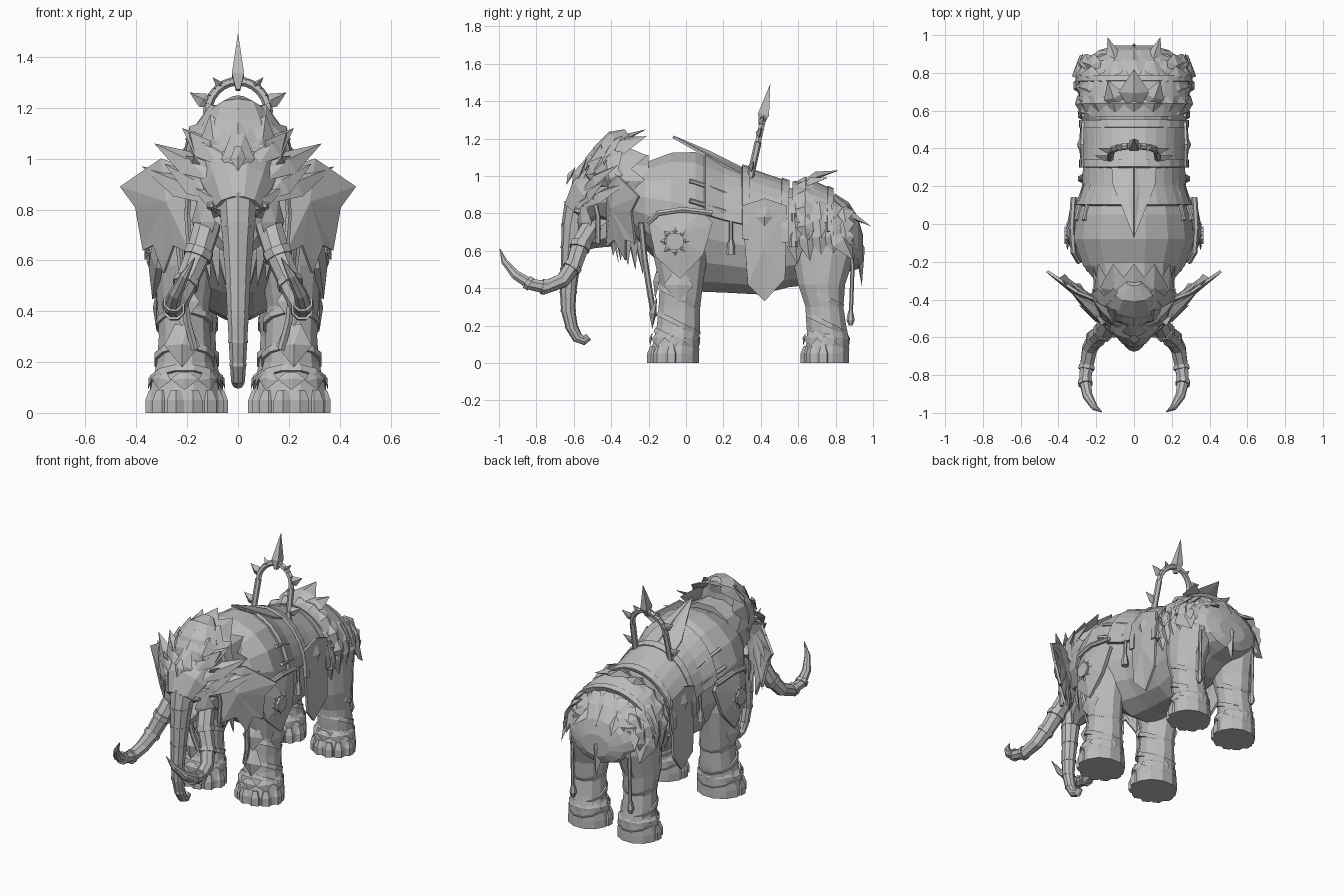
import bpy, bmesh
from math import sin, cos, pi, radians
from mathutils import Vector as V

if "Cube" in bpy.data.objects:
    bpy.data.objects.remove(bpy.data.objects["Cube"])

stone = bpy.data.materials.new("stone_grey")
stone.use_nodes = True
stone.diffuse_color = (.5, .5, .5, 1)
stone.node_tree.nodes["Principled BSDF"].inputs["Base Color"].default_value = stone.diffuse_color


def build(name, verts, faces, mirror=False, thick=0):
    mesh = bpy.data.meshes.new(name)
    mesh.from_pydata(verts, [], faces)
    bm = bmesh.new()
    bm.from_mesh(mesh)
    bmesh.ops.recalc_face_normals(bm, faces=bm.faces)
    bm.to_mesh(mesh)
    bm.free()
    mesh.materials.append(stone)
    obj = bpy.data.objects.new(name, mesh)
    bpy.context.collection.objects.link(obj)
    if thick:
        solid = obj.modifiers.new("thickness", 'SOLIDIFY')
        solid.thickness, solid.offset = thick, 0
    if mirror:
        obj.modifiers.new("mirror", 'MIRROR').use_clip = False
    return obj


def sweep(name, rows, sides=10, mirror=False, axis=None, side=V((1, 0, 0))):
    """Rings of (x, y, z, width radius, depth radius) joined along a path."""
    verts, faces = [], []
    for i, (x, y, z, rw, rd) in enumerate(rows):
        nxt, prv = rows[min(i + 1, len(rows) - 1)], rows[max(i - 1, 0)]
        t = axis or (V(nxt[:3]) - V(prv[:3])).normalized()
        u = (side - t * side.dot(t)).normalized()
        w = t.cross(u)
        for k in range(sides):
            a = 2 * pi * (k + .5) / sides
            verts.append(V((x, y, z)) + u * rw * cos(a) + w * rd * sin(a))
    for i in range(len(rows) - 1):
        for k in range(sides):
            a, b = i * sides + k, i * sides + (k + 1) % sides
            faces.append((a, b, b + sides, a + sides))
    faces += [tuple(range(sides)), tuple(range(len(verts) - sides, len(verts)))]
    return build(name, verts, faces, mirror)


def rod(name, points, radius, mirror=True, side=V((1, 0, 0))):
    return sweep(name, [(*p, radius, radius) for p in points], 6, mirror, None, side)


def leaf(name, base, tip, width, normal, bulge=.02, mirror=True, wide=.4):
    """Pointed ridged blade."""
    base, tip, normal = V(base), V(tip), V(normal)
    across = (tip - base).cross(normal).normalized() * width
    up = across.cross(tip - base).normalized() * bulge
    if up.dot(normal) < 0:
        up = -up
    mid = base.lerp(tip, wide)
    verts = [base - across * .4, base + across * .4, mid + across, tip, mid - across, mid + up, mid - up * .3]
    ring = range(5)
    faces = [(k, (k + 1) % 5, 5) for k in ring] + [((k + 1) % 5, k, 6) for k in ring]
    return build(name, verts, faces, mirror)


def plate(name, outline, centre, thick=.015, mirror=True):
    n = len(outline)
    return build(name, outline + [centre], [(k, (k + 1) % n, n) for k in range(n)], mirror, thick)


# Body: rows of y, centre height, half width, half height
BODY = [(-.3, .86, .21, .18), (-.22, .84, .275, .235), (-.08, .8, .325, .33), (.05, .755, .31, .38),
        (.2, .715, .26, .345), (.4, .675, .25, .315), (.55, .67, .255, .27), (.68, .68, .27, .265),
        (.8, .68, .27, .21), (.87, .665, .25, .18), (.92, .64, .19, .14), (.945, .62, .1, .07)]
sweep("body", [(0, y, z, rx, rz) for y, z, rx, rz in BODY], 16, axis=V((0, 1, 0)))


def skin(y, angle, off=0):
    """Point over the body skin; angle in degrees from the spine."""
    for a, b in zip(BODY, BODY[1:]):
        if y <= b[0]:
            break
    t = (y - a[0]) / (b[0] - a[0])
    z, rx, rz = (p + (q - p) * t for p, q in zip(a[1:], b[1:]))
    s = radians(angle)
    return V(((rx + off) * sin(s), y, z + (rz + off) * cos(s)))


def outward(angle):
    return V((sin(radians(angle)), 0, cos(radians(angle))))


def drape(name, ys, reach, off, thick=.02, steps=14):
    verts = [skin(y, -reach + 2 * reach * k / steps, off) for y in ys for k in range(steps + 1)]
    row = steps + 1
    faces = [(i * row + k, i * row + k + 1, (i + 1) * row + k + 1, (i + 1) * row + k)
             for i in range(len(ys) - 1) for k in range(steps)]
    return build(name, verts, faces, False, thick)


# Head, jaw and trunk
sweep("head", [(0, -.2, .9, .22, .22), (0, -.33, .9, .21, .22), (0, -.44, .91, .18, .19),
               (0, -.53, .87, .14, .13), (0, -.59, .8, .09, .08)], 12)
sweep("jaw", [(0, -.3, .76, .15, .12), (0, -.42, .71, .12, .1), (0, -.52, .66, .07, .06), (0, -.56, .62, .03, .03)], 8)
TRUNK = [(-.57, .85, .08), (-.595, .74, .07), (-.61, .62, .058), (-.62, .5, .05), (-.63, .38, .044),
         (-.63, .28, .038), (-.61, .19, .033), (-.58, .135, .029), (-.545, .12, .025), (-.52, .14, .02)]
sweep("trunk", [(0, y, z, r, r) for y, z, r in TRUNK], 10)
for y, z, r in TRUNK[1:7]:
    sweep("trunk_fold", [(0, y, z + d, r + .003, r + .003) for d in (-.006, .006)], 10)

# Tusks with metal bands
TUSK = [(.12, -.5, .74, .055), (.15, -.56, .64, .052), (.2, -.6, .52, .046), (.235, -.66, .44, .042), (.25, -.75, .405, .038),
        (.26, -.83, .42, .033), (.245, -.91, .47, .027), (.21, -.97, .54, .018), (.17, -.995, .61, .002)]
sweep("tusk", [(*p, p[3]) for p in TUSK], 8, True)
for i in (1, 2, 4, 5):
    p, q = V(TUSK[i][:3]), V(TUSK[i + 1][:3])
    r = TUSK[i][3] + .007
    sweep("tusk_band", [(*p.lerp(q, t), r, r) for t in (0, .25)], 8, True)

# Eyes, brow and cheek armour
sweep("eye", [(.105, -.6 + d, .815, r, r) for d, r in ((0, .008), (.02, .02), (.06, .02))], 6, True)
leaf("brow_ridge", (.03, -.62, .8), (.2, -.5, .9), .035, (0, -1, .3))
leaf("cheek_plate", (.14, -.55, .84), (.13, -.53, .62), .06, (.8, -1, 0))
leaf("nose_guard", (0, -.56, .98), (0, -.65, .78), .07, (0, -1, .2), .03, False)
leaf("forehead_diamond", (0, -.53, 1.1), (0, -.61, .9), .065, (0, -1, .3), .04, False, .5)
leaf("forehead_jewel", (0, -.59, 1.05), (0, -.64, .95), .03, (0, -1, .3), .02, False, .5)

# Layered helmet crest
sweep("crest_dome", [(0, -.44, .9, .17, .11), (0, -.42, 1.03, .17, .12), (0, -.4, 1.12, .15, .1),
                     (0, -.36, 1.19, .1, .07), (0, -.31, 1.225, .04, .03)], 10)
for a in range(0, 100, 30):
    s, c = outward(a).xz
    for label, base, tip, width in (
            ("front", (s * .14, -.55 + s * .07, .95 + c * .06), (s * .22, -.45, 1.01 + c * .19), .08),
            ("middle", (s * .17, -.52 + s * .08, .98 + c * .12), (s * .22, -.34, 1.01 + c * .235), .1),
            ("rear", (s * .16, -.43, .98 + c * .17), (s * .22, -.21, .97 + c * .28), .1)):
        leaf("crest_blade_" + label, base, tip, width, (s, -.6 * c, c), .03, a > 0)
for tip in ((.33, -.36, 1.06), (.29, -.43, .98), (.22, -.4, 1.12), (.38, -.3, .97)):
    leaf("brow_wing", (tip[0] * .3, -.55, tip[2] - .13), tip, .055, (0, -1, .4), .03)

# Ears with folded points
plate("ear", [(.15, -.42, .95), (.3, -.36, 1), (.46, -.25, .89), (.4, -.29, .81), (.37, -.27, .64), (.33, -.32, .66),
              (.29, -.32, .55), (.25, -.38, .66), (.18, -.42, .62)], (.28, -.4, .83))
for tip in ((.46, -.25, .89), (.4, -.28, .78), (.37, -.27, .62), (.3, -.32, .55), (.22, -.36, .53)):
    leaf("ear_fold", (.2, -.42, .93), tip, .04, (.3, -1, 0))
rod("cheek_cord", [(.19, -.5, .92), (.2, -.47, .78), (.19, -.47, .64)], .013)
for k in range(5):
    leaf("neck_fringe", (.2 - k * .03, -.38 + k * .03, .74), (.18 - k * .035, -.39 + k * .04, .57 - k * .025), .035, (1, -1, 0))

# Legs: rows of x, y, z and the two radii
FRONT = [(.21, -.06, 0, .15, .135), (.21, -.06, .05, .15, .135), (.21, -.05, .13, .13, .125), (.21, -.04, .2, .112, .12),
         (.21, -.035, .3, .105, .115), (.215, -.025, .42, .105, .12), (.21, -.03, .58, .125, .15), (.18, -.03, .8, .14, .16)]
BACK = [(.18, .75, 0, .135, .125), (.18, .75, .05, .135, .125), (.18, .76, .13, .115, .115), (.185, .75, .2, .105, .11),
        (.185, .74, .3, .1, .105), (.185, .725, .42, .11, .13), (.165, .735, .58, .125, .175), (.14, .73, .76, .135, .175)]
for name, rows in (("front", FRONT), ("back", BACK)):
    sweep(name + "_leg", rows, 12, True, V((0, 0, 1)))
    for i, lift in ((2, -.01), (3, .01), (4, .05)):
        x, y, z, rx, ry = rows[i]
        sweep(name + "_leg_band", [(x, y + d * .5, z + lift + d, rx + .01, ry + .012) for d in (-.012, .012)], 12, True)
    x, y, _, rx, ry = rows[0]
    for a in range(-80, 100, 32):
        s, c = sin(radians(a)), cos(radians(a))
        sweep(name + "_toe", [(x + s * (rx - .03), y - c * (ry - .025), h, r, r)
                              for h, r in ((0, .042), (.05, .042), (.09, .025))], 6, True)
    for a in range(0, 360, 45):
        s, c = sin(radians(a)), cos(radians(a))
        leaf(name + "_anklet_point", (x + s * (rx - .03), y + c * (ry - .015), .16),
             (x + s * (rx - .005), y + c * (ry - .003), .09), .055, (s, c, 0), .012)
leaf("knee_diamond", (.22, -.155, .35), (.22, -.18, .18), .07, (0, -1, 0), .03, True, .5)
leaf("knee_guard", (.22, -.15, .5), (.22, -.165, .34), .07, (.2, -1, 0), .02)
leaf("outer_knee_guard", (.32, -.04, .48), (.32, -.04, .32), .08, (1, 0, 0), .015)

# Shoulder shield, medallion and chest straps
plate("shoulder_shield", [(.28, -.2, .76), (.3, -.1, .83), (.3, .08, .81), (.3, .14, .75), (.325, .09, .58),
                          (.325, -.03, .45), (.31, -.16, .57)], (.35, -.05, .67), .025)
rod("shield_rim", [(.29, -.2, .75), (.32, -.15, .8), (.33, -.02, .82), (.32, .14, .8)], .016, True, V((0, 0, 1)))
sweep("medallion", [(d, -.06, .65, .05, .05) for d in (.33, .368)], 8, True, V((1, 0, 0)), V((0, 1, 0)))
for a in range(0, 360, 45):
    s, c = sin(radians(a)), cos(radians(a))
    leaf("medallion_ray", (.35, -.06 + s * .04, .65 + c * .04), (.35, -.06 + s * .08, .65 + c * .08), .018, (1, 0, 0), .01)
for angle in (56, 74):
    rod("side_strap", [skin(y, angle, .004) for y in (.02, .12, .22, .32)], .013)
rod("chest_strap", [(.24, -.24, .75), (.22, -.22, .55), (.2, -.19, .36), (.17, -.17, .25)], .016)

# Back cloth, saddle, girth straps and side banner
plate("withers_cloth", [(0, -.07, 1.21), (.06, .08, 1.125), (.11, .2, 1.055), (.12, .34, .99), (0, .36, 1.01), (0, .12, 1.13)],
      (.03, .18, 1.085))
drape("saddle_blanket", (.1, .2, .31), 82, .008)
drape("saddle", (.3, .42, .54), 85, .018, .025)
for y in (.32, .53):
    drape("girth_strap", (y - .02, y + .02), 95, .028, .02)
plate("side_banner", [(.27, .3, .84), (.275, .42, .88), (.27, .54, .84), (.275, .53, .45), (.255, .42, .33), (.275, .33, .42)],
      (.285, .42, .62))
leaf("banner_diamond", (.275, .42, .86), (.28, .42, .7), .06, (1, 0, 0), .025, True, .5)
for y, top in ((.24, .76), (.575, .8)):
    rod("tassel_cord", [(.27, y, top), (.275, y, top - .1)], .01)
    sweep("tassel", [(.275, y, top - .1 - d, r, r) for d, r in ((0, .012), (.03, .02), (.08, .024))], 6, True)

# Spiked arch with a spear point
LEAN = V((0, .22, 1))
crown = V((0, .385, 1.18))
for p, q in zip(range(-90, 90, 15), range(-75, 105, 15)):
    ends = [crown + V((sin(radians(a)) * .12, 0, 0)) + LEAN * cos(radians(a)) * .125 for a in (p, q)]
    rod("arch_segment", ends, .018, False, V((0, 1, -.22)))
rod("arch_leg", [crown + V((.12, 0, 0)), crown + V((.13, 0, 0)) - LEAN * .25], .019)
for height, reach, width in ((.11, .1, .016), (.05, .19, .03), (-.13, .21, .03)):
    leaf("arch_spike", crown + LEAN * (height - .02) + V((reach * .55, 0, 0)), crown + LEAN * (height + .03) + V((reach, 0, 0)),
         width, (0, -1, .2), .025)
sweep("spear_head", [(0, y, z, w, d) for y, z, w, d in ((.4, 1.27, .012, .018), (.415, 1.33, .034, .042), (.45, 1.49, .001, .001))], 4)

# Rump armour with hanging blades and spikes
drape("rump_plate", (.57, .68, .78), 75, .018, .025)
drape("rump_belt", (.755, .785), 85, .028, .02)
for start, reach, width in ((40, 36, .06), (60, 36, .06), (76, 42, .06)):
    for k in range(5):
        y = .575 + k * .065
        leaf("skirt_blade", skin(y, start, .015), skin(y + .02, start + reach - k * 2, .04), width, outward(start + 20), .025)
for a in range(0, 100, 20):
    base, s = skin(.79, a, .015), sin(radians(a))
    leaf("rear_blade", base, (base.x * 1.02, .945 - s * .05, base.z - .17), .075, outward(a) + V((0, .8, 0)), .025, a > 0)
    leaf("rump_collar_blade", skin(.68, a, .03), skin(.58, a, .025), .06, outward(a), .025, a > 0)
leaf("rear_spike", (.08, .8, .82), (.14, .99, .73), .045, (0, .3, 1), .03)
leaf("crown_spike", (0, .62, .97), (0, .82, 1.03), .08, (0, -.3, 1), .03, False)
leaf("crown_side_spike", (.08, .62, .95), (.14, .76, .99), .06, (.3, 0, 1), .03)

# Tail and hanging cords
leaf("tail_cloth", (0, .9, .74), (0, .94, .41), .05, (0, 1, 0), .04, False)
rod("rear_cord", [(.2, .88, .74), (.21, .89, .5), (.21, .88, .22)], .011)
sweep("rear_cord_weight", [(.21, .88, h, r, r) for h, r in ((.2, .01), (.23, .022), (.28, .012))], 6, True)
